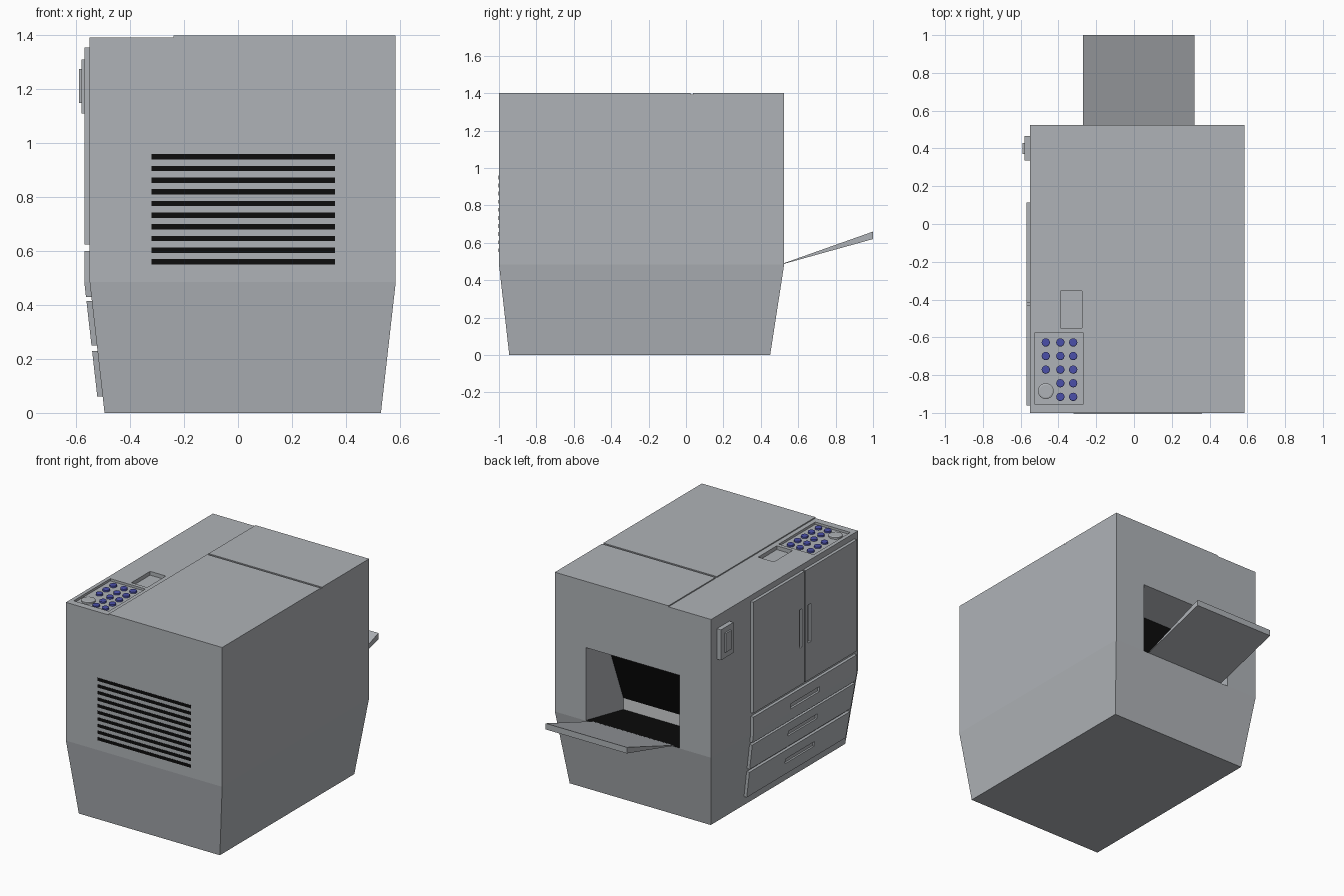
import bpy, bmesh, math
from mathutils import Vector

if "Cube" in bpy.data.objects:
    bpy.data.objects.remove(bpy.data.objects["Cube"])


def material(name, rgb):
    m = bpy.data.materials.new(name)
    m.diffuse_color = (*rgb, 1)
    m.use_nodes = True
    m.node_tree.nodes["Principled BSDF"].inputs["Base Color"].default_value = m.diffuse_color
    return m


GREY = material("casing grey", (0.43, 0.45, 0.475))
BLACK = material("vent black", (0.004, 0.004, 0.004))
BLUE = material("button blue", (0.07, 0.08, 0.40))
LIGHT = material("light grey", (0.62, 0.63, 0.64))


def loft(name, rings, mat=GREY):
    """Closed solid through rings that have equal point counts."""
    bm = bmesh.new()
    vs = [[bm.verts.new(p) for p in r] for r in rings]
    n = len(vs[0])
    for a, b in zip(vs, vs[1:]):
        for i in range(n):
            j = (i + 1) % n
            bm.faces.new((a[i], a[j], b[j], b[i]))
    bm.faces.new(vs[0][::-1])
    bm.faces.new(vs[-1])
    bmesh.ops.recalc_face_normals(bm, faces=bm.faces[:])
    me = bpy.data.meshes.new(name)
    bm.to_mesh(me)
    bm.free()
    ob = bpy.data.objects.new(name, me)
    bpy.context.collection.objects.link(ob)
    me.materials.append(mat)
    return ob


def rect(x0, x1, y0, y1, z):
    return [(x0, y0, z), (x1, y0, z), (x1, y1, z), (x0, y1, z)]


def box(name, x0, x1, y0, y1, z0, z1, mat=GREY):
    return loft(name, [rect(x0, x1, y0, y1, z0), rect(x0, x1, y0, y1, z1)], mat)


def prism_x(name, profile, x0, x1, mat=GREY):
    return loft(name, [[(x, y, z) for y, z in profile] for x in (x0, x1)], mat)


def disc(name, x, y, z0, z1, r, mat, n=16):
    def ring(z, rr):
        return [(x + rr * math.cos(2 * math.pi * i / n),
                 y + rr * math.sin(2 * math.pi * i / n), z) for i in range(n)]
    return loft(name, [ring(z0, r), ring(z1 - 0.003, r), ring(z1, r * 0.8)], mat)


def cut(ob, cutter):
    mod = ob.modifiers.new("cut", "BOOLEAN")
    mod.operation, mod.solver, mod.object = "DIFFERENCE", "EXACT", cutter
    bpy.context.view_layer.objects.active = ob
    bpy.ops.object.modifier_apply(modifier=mod.name)
    bpy.data.objects.remove(cutter, do_unlink=True)


TOP = 1.393   # main casing height
KNEE = 0.485  # the casing tapers below this height

# Main casing
body = loft("casing", [rect(-0.495, 0.53, -0.945, 0.45, 0),
                       rect(-0.55, 0.585, -1, 0.525, KNEE),
                       rect(-0.55, 0.585, -1, 0.525, TOP)])

# Rear output bay, control recess and display recess
bay = [(0.6, 0.487), (0.524, 0.487), (0.135, 0.41), (0.135, 0.485),
       (0.295, 0.9), (0.525, 0.965), (0.6, 0.965)]
cut(body, prism_x("bay_cutter", bay, -0.32, 0.36))
cut(body, box("panel_cutter", -0.525, -0.27, -0.955, -0.575, TOP - 0.015, 1.5))
cut(body, box("display_cutter", -0.39, -0.275, -0.55, -0.355, TOP - 0.025, 1.5))

# Bay lining: black floor and sloping rear wall, light strip between
body.data.materials.clear()
for m in (GREY, BLACK, LIGHT):
    body.data.materials.append(m)
for f in body.data.polygons:
    c, n = f.center, f.normal
    f.material_index = 0
    inside = 0.1 < c.y < 0.5 and 0.38 < c.z < 1 and abs(c.x) < 0.3
    if inside and abs(n.x) < 0.5 and (n.z > 0.5 or n.y > 0.5):
        f.material_index = 2 if n.y > 0.99 else 1

# Lids on top with a gap between them
box("front_lid", -0.24, 0.585, -1, 0.023, TOP, 1.4)
box("rear_lid", -0.24, 0.585, 0.037, 0.525, TOP, 1.4)

# Output tray
prism_x("output_tray", [(0.515, 0.485), (1.0, 0.62), (1.0, 0.66), (0.515, 0.488)], -0.27, 0.32)

# Front vent slots
for i in range(10):
    z = 0.56 + i * 0.0433
    box(f"vent_slot_{i + 1}", -0.32, 0.36, -1.002, -0.995, z - 0.01, z + 0.01, BLACK)

# Keypad
for r in range(5):
    for c, x in enumerate((-0.467, -0.39, -0.322)):
        if c == 0 and r > 2:
            continue
        disc(f"button_{r + 1}_{c + 1}", x, -0.627 - r * 0.072, TOP - 0.016, TOP - 0.001, 0.022, BLUE)
disc("start_button", -0.467, -0.885, TOP - 0.016, TOP - 0.001, 0.042, GREY, 24)


# Side doors and drawers, following the taper of the casing
def side_panel(name, y_front, y_back, zs):
    rings = []
    for z in zs:
        t = max(0, KNEE - z) / KNEE
        x = -0.55 + 0.055 * t
        yf = y_front + 0.055 * t
        rings.append(rect(x - 0.02, x + 0.01, yf, y_back, z))
    return loft(name, rings)


for name, y0, y1, grip in (("front_door", -0.96, -0.428, -0.468),
                           ("rear_door", -0.417, 0.115, -0.377)):
    door = side_panel(name, y0, y1, (0.625, 1.355))
    cut(door, box("grip_cutter", -0.6, -0.556, grip - 0.014, grip + 0.014, 0.87, 1.12))

for i, zs in enumerate(((0.43, KNEE, 0.6), (0.25, 0.415), (0.06, 0.23))):
    drawer = side_panel(f"drawer_{i + 1}", -0.96, 0.115, zs)
    zc = (zs[0] + zs[-1]) / 2 + 0.008
    x = -0.55 + 0.055 * max(0, KNEE - zc) / KNEE
    cut(drawer, box("grip_cutter", -0.65, x - 0.006, -0.57, -0.27, zc - 0.016, zc + 0.016))

# Power switch
box("switch_plate", -0.58, -0.545, 0.335, 0.465, 1.11, 1.31)
box("switch_rocker", -0.59, -0.575, 0.37, 0.43, 1.15, 1.275)
